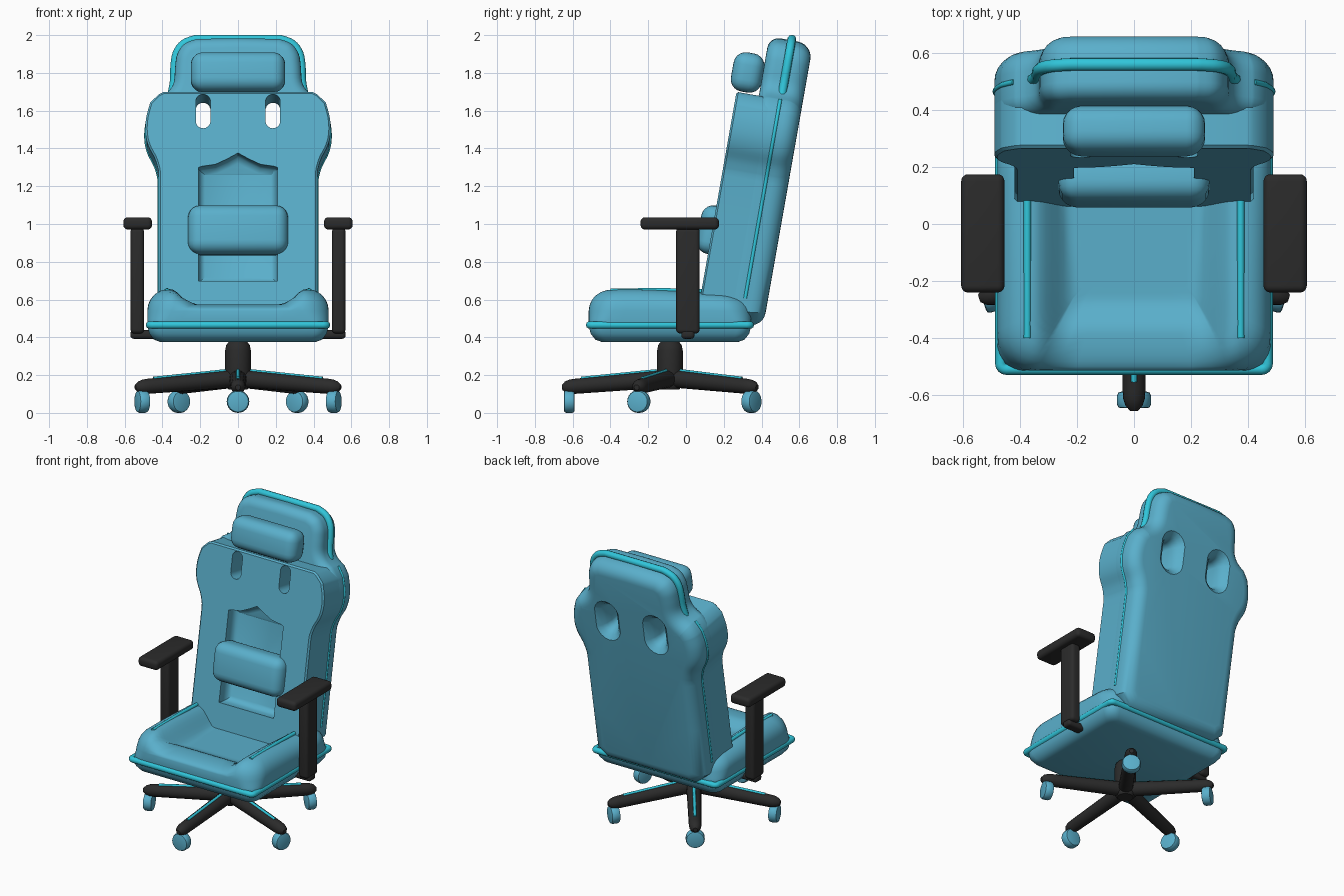
import bpy, bmesh, math
from mathutils import Matrix, Vector

if "Cube" in bpy.data.objects:
    bpy.data.objects.remove(bpy.data.objects["Cube"])


def material(name, rgb):
    m = bpy.data.materials.new(name)
    m.diffuse_color = (*rgb, 1)
    m.use_nodes = True
    m.node_tree.nodes["Principled BSDF"].inputs["Base Color"].default_value = m.diffuse_color
    return m


BLUE = material("blue_upholstery", (0.102, 0.43, 0.60))
CYAN = material("cyan_piping", (0.03, 0.56, 0.70))
BLACK = material("black_plastic", (0.024, 0.024, 0.024))

# Backrest frame: local x = width, y = depth to the rear, z = up along the recline
BACK = Matrix.Translation((0, 0.07, 0.58)) @ Matrix.Rotation(math.radians(-10), 4, 'X')


def finish(bm, name, mat, matrix=None, angle=35):
    bmesh.ops.recalc_face_normals(bm, faces=bm.faces)
    if matrix is not None:
        bm.transform(matrix)
    me = bpy.data.meshes.new(name)
    bm.to_mesh(me)
    bm.free()
    me.materials.append(mat)
    ob = bpy.data.objects.new(name, me)
    bpy.context.collection.objects.link(ob)
    smooth(ob, angle)
    return ob


def smooth(ob, angle=35):
    bpy.ops.object.select_all(action='DESELECT')
    ob.select_set(True)
    bpy.context.view_layer.objects.active = ob
    bpy.ops.object.shade_smooth_by_angle(angle=math.radians(angle))


def loft(name, rings, mat, matrix=None, angle=35):
    """Skin a stack of equal-length closed rings and cap both ends."""
    bm = bmesh.new()
    vs = [[bm.verts.new(p) for p in r] for r in rings]
    n = len(vs[0])
    for a, b in zip(vs, vs[1:]):
        for i in range(n):
            j = (i + 1) % n
            bm.faces.new((a[i], a[j], b[j], b[i]))
    bm.faces.new(vs[0])
    bm.faces.new(vs[-1])
    return finish(bm, name, mat, matrix, angle)


def lathe(name, profile, mat, matrix=None, n=32):
    return loft(name, [[(r * math.cos(2 * math.pi * i / n), r * math.sin(2 * math.pi * i / n), z)
                        for i in range(n)] for r, z in profile], mat, matrix)


def inset(poly, d):
    """Move a counter-clockwise outline inward by d."""
    out = []
    for i, p in enumerate(poly):
        a, b = Vector(poly[i - 1]), Vector(poly[(i + 1) % len(poly)])
        p = Vector(p)
        e1, e2 = (p - a).normalized(), (b - p).normalized()
        nrm = Vector((-e1.y - e2.y, e1.x + e2.x)).normalized()
        out.append(p + nrm * d / max(0.6, nrm.dot(Vector((-e1.y, e1.x)))))
    return out


def slab(name, poly, rings, mat=BLUE):
    """Back panel: outline in x/z swept through (depth, inset) rings."""
    return loft(name, [[(p[0], w, p[1]) for p in inset(poly, d)] for w, d in rings], mat, BACK)


def mirrored(half):
    return half + [(-x, z) for x, z in reversed(half) if x > 0]


def curve_points(pts, k=4):
    """Catmull-Rom refinement of an open path."""
    pts = [Vector(p) for p in pts]
    out = []
    for i in range(len(pts) - 1):
        p0, p1, p2, p3 = pts[max(i - 1, 0)], pts[i], pts[i + 1], pts[min(i + 2, len(pts) - 1)]
        for s in range(k):
            t = s / k
            out.append(0.5 * (2 * p1 + (p2 - p0) * t + (2 * p0 - 5 * p1 + 4 * p2 - p3) * t * t
                              + (3 * p1 - p0 - 3 * p2 + p3) * t ** 3))
    return [tuple(p) for p in out + [pts[-1]]]


def rounded_box(name, size, center, bevel, mat, matrix=None, seg=5):
    bm = bmesh.new()
    bmesh.ops.create_cube(bm, size=1)
    bm.transform(Matrix.Translation(center) @ Matrix.Diagonal((*size, 1)))
    bmesh.ops.bevel(bm, geom=bm.edges[:], offset=bevel, segments=seg, profile=0.5, affect='EDGES')
    return finish(bm, name, mat, matrix)


def tube(name, pts, r, mat, closed=False, matrix=Matrix()):
    cu = bpy.data.curves.new(name, 'CURVE')
    cu.dimensions = '3D'
    cu.bevel_depth, cu.bevel_resolution, cu.use_fill_caps = r, 3, True
    sp = cu.splines.new('POLY')
    sp.points.add(len(pts) - 1)
    for q, p in zip(sp.points, pts):
        q.co = (*(matrix @ Vector(p)), 1)
    sp.use_cyclic_u = closed
    cu.materials.append(mat)
    ob = bpy.data.objects.new(name, cu)
    bpy.context.collection.objects.link(ob)


def cut(ob, cutter):
    m = ob.modifiers.new("cut", 'BOOLEAN')
    m.operation, m.solver, m.object = 'DIFFERENCE', 'EXACT', cutter
    bpy.context.view_layer.objects.active = ob
    bpy.ops.object.modifier_apply(modifier=m.name)


def rect(hx, hy, r, z, cy=0.0, k=8, m=10):
    """Rounded rectangle with subdivided sides."""
    out, corners = [], [(1, 1, 0), (-1, 1, 90), (-1, -1, 180), (1, -1, 270)]
    for sx, sy, a0 in corners:
        for i in range(k + 1):
            a = math.radians(a0 + 90 * i / k)
            out.append(Vector((sx * (hx - r) + r * math.cos(a), cy + sy * (hy - r) + r * math.sin(a), z)))
    full = []
    for i, p in enumerate(out):
        full.append(p)
        if i % (k + 1) == k:
            q = out[(i + 1) % len(out)]
            full += [p.lerp(q, j / m) for j in range(1, m)]
    return full


# Backrest: deep front panel plus a rear shell that rises into the head section
body = [(0.42, 0.0), (0.42, 0.35), (0.42, 0.69)] + curve_points(
    [(0.422, 0.72), (0.44, 0.78), (0.475, 0.85), (0.49, 0.92), (0.486, 1.0), (0.465, 1.08)])
low = [(0.0, -0.07), (0.34, -0.07)]
front = slab("backrest_front", mirrored(low + body + [(0.42, 1.125), (0.395, 1.137), (0.0, 1.137)]),
             [(0.0, 0.01), (0.01, 0.0), (0.18, 0.0)])
head = curve_points([(0.425, 1.135), (0.37, 1.17), (0.34, 1.22), (0.333, 1.3), (0.322, 1.37),
                     (0.285, 1.425), (0.22, 1.452)])
arc = [math.radians(15 * i) for i in range(7)]
rear = slab("backrest_rear_shell", mirrored(low + body + head + [(0.0, 1.456)]),
            [(0.12 + 0.06 * (1 - math.cos(a)), 0.06 * (1 - math.sin(a))) for a in arc]
            + [(0.27 + 0.085 * math.sin(a), 0.08 * (1 - math.cos(a))) for a in arc])

# Recess behind the lumbar cushion, with an arched top
recess = slab("recess_cutter", mirrored([(0.0, 0.12), (0.21, 0.12), (0.21, 0.73), (0.19, 0.737), (0.12, 0.747),
                                         (0.06, 0.775), (0.0, 0.808)]),
              [(-0.03, 0.0), (0.05, 0.0), (0.07, 0.01), (0.085, 0.035)])
cut(front, recess)

# Strap slots, flaring towards the rear
cutters = [recess]
for s in (-1, 1):
    stadium = [(s * 0.185 + 0.039 * math.cos(a), (1.085 if a < math.pi else 0.98) + 0.039 * math.sin(a))
               for a in [math.radians(10 + 20 * i) for i in range(18)]]
    slot = slab("slot_cutter", stadium, [(-0.05, 0.0), (0.26, 0.0), (0.30, -0.008),
                                         (0.33, -0.025), (0.357, -0.055), (0.40, -0.06)])
    cut(front, slot)
    cut(rear, slot)
    cutters.append(slot)
for c in cutters:
    bpy.data.objects.remove(c)
smooth(front)
smooth(rear)

# Piping around the head section and down the sides
half = curve_points([(0.365, 1.12), (0.35, 1.17), (0.338, 1.24), (0.336, 1.31), (0.324, 1.385),
                     (0.285, 1.438), (0.22, 1.463)])
tube("head_piping", [(x, 0.24, z) for x, z in mirrored(half)], 0.023, CYAN, matrix=BACK)
for s in (-1, 1):
    tube("side_piping", [(s * (x - 0.004), 0.235, z) for x, z in [(0.42, 0.07)] + body[1:] + [(0.425, 1.135)]],
         0.01, CYAN, matrix=BACK)

# Cushions
rounded_box("lumbar_cushion", (0.53, 0.17, 0.26), (0, 0.015, 0.395), 0.065, BLUE, BACK)
rounded_box("head_cushion", (0.50, 0.165, 0.21), (0, 0.04, 1.248), 0.065, BLUE, BACK)


# Seat: raised side bolsters, low front lip, dished centre
def step(a, b, t):
    t = min(1, max(0, (t - a) / (b - a)))
    return t * t * (3 - 2 * t)


def seat_height(x, y):
    lip = 0.045 * step(0.26, 0.38, -y)
    bolster = 0.125 * step(0.2, 0.36, abs(x)) - 0.03 * step(-0.3, 0.4, y)
    return 0.53 + max(lip, bolster, 0.0)


CY, HX, HY = -0.085, 0.48, 0.43
rings = [rect(HX - d, HY - d, r, z, CY) for d, r, z in
         [(0.07, 0.05, 0.375), (0.035, 0.06, 0.388), (0.01, 0.07, 0.42), (0.0, 0.08, 0.46),
          (0.0, 0.11, 0.50), (0.0, 0.13, 0.54)]]
rim = [(0.11 * (1 - math.cos(a)), math.sin(a)) for a in arc[1:]]
for d, f in rim + [(0.11 + 0.0205 * i, 1) for i in range(1, 15)]:
    ring = rect(HX - d, HY - d, max(0.14 - 0.5 * d, 0.01), 0, CY)
    for p in ring:
        p.z = 0.54 + (seat_height(p.x, p.y) - 0.54) * f
    rings.append(ring)
loft("seat", rings, BLUE, angle=60)
tube("seat_piping", rect(0.468, 0.425, 0.02, 0.465, CY, 4, 2), 0.02, CYAN, True)

# Arms and bolster piping
for s in (-1, 1):
    tube("bolster_piping", [(s * 0.375, -0.40, 0.647), (s * 0.375, -0.1, 0.648), (s * 0.375, 0.10, 0.642)], 0.013, CYAN)
    rounded_box("armrest_pad", (0.152, 0.415, 0.065), (s * 0.531, -0.033, 1.003), 0.024, BLACK)
    rounded_box("armrest_post", (0.072, 0.125, 0.56), (s * 0.533, 0.01, 0.70), 0.022, BLACK)
    rounded_box("armrest_bracket", (0.22, 0.07, 0.045), (s * 0.46, 0.01, 0.415), 0.018, BLACK)

# Gas column and hub
BASE = Matrix.Translation((0, -0.085, 0))
lathe("column", [(0.05, 0.125), (0.062, 0.14), (0.068, 0.2), (0.068, 0.33), (0.062, 0.36), (0.04, 0.385)],
      BLACK, BASE)

# Five-star base with stripes and casters
for i in range(5):
    M = BASE @ Matrix.Rotation(math.radians(-90 + 72 * i), 4, 'Z')
    tilt = math.atan2(0.045, 0.535)
    L = M @ Matrix.Translation((0, 0, 0.183)) @ Matrix.Rotation(math.pi / 2 + tilt, 4, 'Y')
    lathe("base_leg", [(0.047, 0.0), (0.046, 0.1), (0.04, 0.50), (0.038, 0.53), (0.03, 0.555), (0.014, 0.573)],
          BLACK, L, 16)
    tube("leg_stripe", [(0.07, 0, 0.222), (0.47, 0, 0.182)], 0.01, CYAN, matrix=M)
    W = M @ Matrix.Translation((0.533, 0, 0.06)) @ Matrix.Rotation(math.pi / 2, 4, 'Y')
    lathe("caster", [(0.045, -0.029), (0.055, -0.026), (0.06, -0.015), (0.06, 0.015), (0.055, 0.026),
                     (0.045, 0.029)], BLUE, W, 24)
